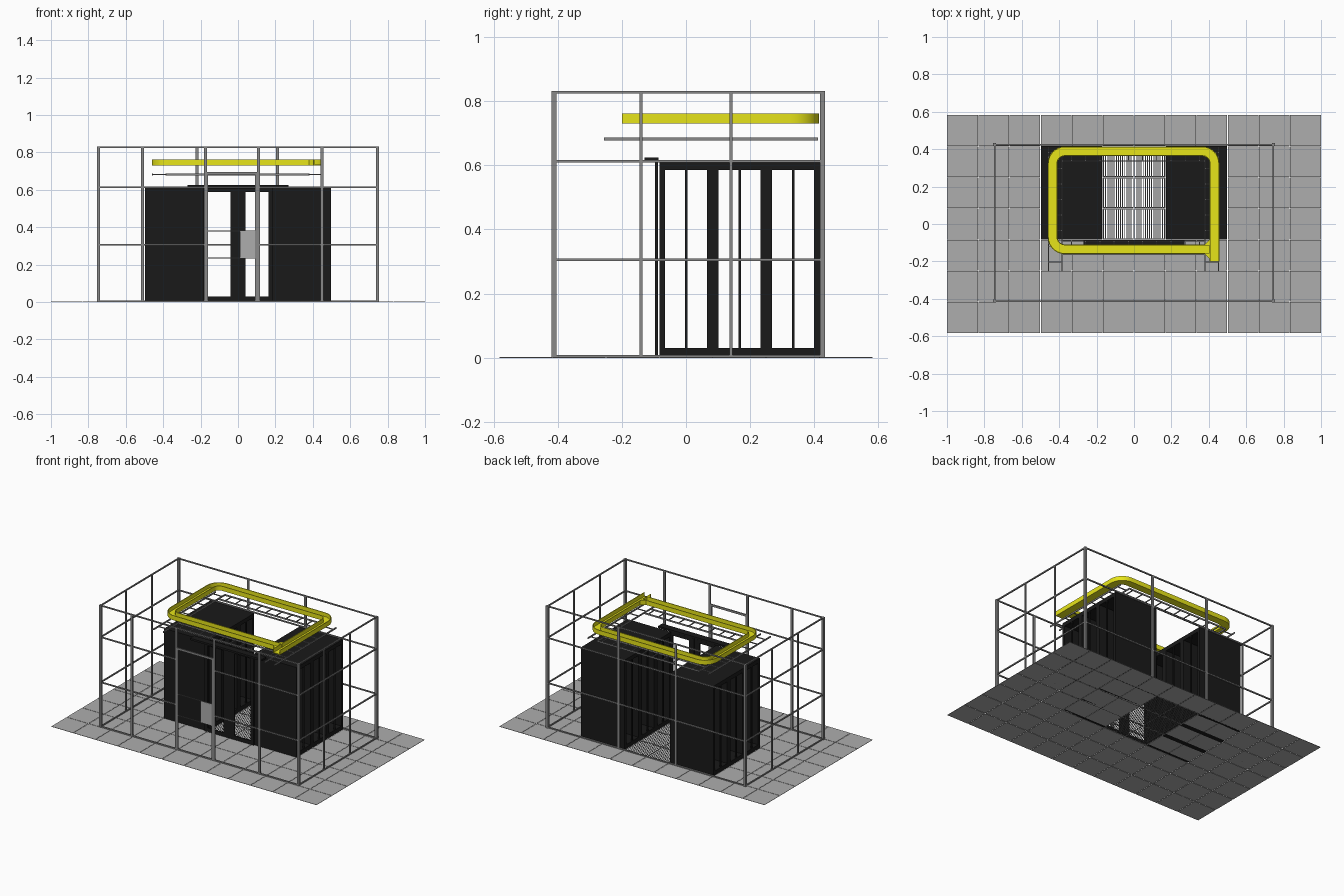
import bpy, bmesh, math
from mathutils import Vector

if "Cube" in bpy.data.objects:
    bpy.data.objects.remove(bpy.data.objects["Cube"])


def material(name, rgb):
    m = bpy.data.materials.new(name)
    m.diffuse_color = (*rgb, 1)
    m.use_nodes = True
    m.node_tree.nodes["Principled BSDF"].inputs["Base Color"].default_value = m.diffuse_color
    return m


BLACK = material("black", (0.01, 0.01, 0.01))
YELLOW = material("yellow", (0.8, 0.78, 0.01))
STEEL = material("steel", (0.25, 0.25, 0.25))
FLOOR = material("floor", (0.42, 0.42, 0.42))


def finish(name, bm, mat):
    bmesh.ops.recalc_face_normals(bm, faces=bm.faces)
    me = bpy.data.meshes.new(name)
    bm.to_mesh(me)
    bm.free()
    ob = bpy.data.objects.new(name, me)
    bpy.context.collection.objects.link(ob)
    if mat:
        me.materials.append(mat)
    return ob


def boxes(name, spans, mat=None):
    """One object from boxes given as (x0, x1, y0, y1, z0, z1)."""
    bm = bmesh.new()
    for x0, x1, y0, y1, z0, z1 in spans:
        vs = bmesh.ops.create_cube(bm, size=1)["verts"]
        for v in vs:
            v.co = Vector((x0 + (v.co.x + .5) * (x1 - x0),
                           y0 + (v.co.y + .5) * (y1 - y0),
                           z0 + (v.co.z + .5) * (z1 - z0)))
    return finish(name, bm, mat)


# floor: 12 x 7 tiles, the middle 2 x 3 between the cabinets are grilles
T, GAP, FZ = 1 / 6, 0.0015, 0.002
Y0 = -3.5 * T
tiles, grille = [], []
for i in range(12):
    for j in range(7):
        x0, x1 = -1 + i * T + GAP, -1 + (i + 1) * T - GAP
        y0, y1 = Y0 + j * T + GAP, Y0 + (j + 1) * T - GAP
        if i in (5, 6) and j in (3, 4, 5):
            n = 14
            for k in range(n + 1):
                x = x0 + (x1 - x0 - 0.005) * k / n
                grille.append((x, x + 0.005, y0, y1, 0, FZ))
            for y in (y0, y1 - 0.005):
                grille.append((x0, x1, y, y + 0.005, 0, FZ))
        else:
            tiles.append((x0, x1, y0, y1, 0, FZ))
boxes("floor_tiles", tiles, FLOOR)
boxes("floor_grilles", grille, STEEL)

# two rows of three open cabinets
for side, s in (("left", -1), ("right", 1)):
    for n in range(3):
        y0 = -0.083 + n * T
        y1 = y0 + T
        xa, xb = sorted((s * 0.17, s * 0.498))
        w = 0.0175
        parts = [(xa, xb, y0, y0 + w, 0, 0.61), (xa, xb, y1 - w, y1, 0, 0.61),
                 (xa, xb, y0, y1, 0.002, 0.03), (xa, xb, y0, y1, 0.585, 0.612)]
        ym = (y0 + y1) / 2
        for x in (xa, xb - 0.008):
            parts.append((x, x + 0.008, ym - 0.004, ym + 0.004, 0.03, 0.585))
        boxes(f"{side}_cabinet_{n + 1}", parts, BLACK)

# sliding aisle doors at the front of the cabinets
for side, s in (("left", -1), ("right", 1)):
    def span(a, b, z0, z1):
        lo, hi = sorted((s * a, s * b))
        return (lo, hi, -0.097, -0.088, z0, z1)
    boxes(f"{side}_aisle_door",
          [span(0.001, 0.04, 0.004, 0.61), span(0.162, 0.185, 0.004, 0.61),
           span(0.04, 0.162, 0.004, 0.03), span(0.04, 0.162, 0.588, 0.61)], BLACK)
boxes("aisle_door_track", [(-0.27, 0.27, -0.13, -0.085, 0.612, 0.625)], BLACK)

# cage: posts
P, R = 0.008, 0.004
XL, YF, YB, H = 0.745, -0.412, 0.425, 0.832
front_x = [-0.51, -0.175, 0.11, 0.45]


def post(x, y, hx=P, hy=R):
    return (x - hx, x + hx, y - hy, y + hy, 0, H)


boxes("cage_front_posts", [post(x, YF) for x in front_x], STEEL)
boxes("cage_back_posts", [post(x, YB) for x in (-0.22, 0.21)], STEEL)
boxes("cage_side_posts", [post(s * XL, y, R, 0.005)
                          for s in (-1, 1) for y in (-0.14, 0.14)], STEEL)
boxes("cage_corner_posts", [post(s * XL, y, P, P)
                            for s in (-1, 1) for y in (YF, YB)], STEEL)

# cage: rails, left open across the doorway at mid heights
rails = []
for z in (0.005, 0.306, 0.613, H - R):
    def bar(x0, x1, y0, y1):
        rails.append((x0 - R, x1 + R, y0 - R, y1 + R, z - R, z + R))
    bar(-XL, XL, YB, YB)
    for s in (-1, 1):
        bar(s * XL, s * XL, YF, YB)
    if 0.1 < z < 0.7:
        bar(-XL, front_x[1], YF, YF)
        bar(front_x[2], XL, YF, YF)
    else:
        bar(-XL, XL, YF, YF)
boxes("cage_rails", rails, STEEL)

# cage door with bars and lock plate
boxes("cage_door_frame",
      [(-0.17, 0.105, YF - R, YF + R, 0.682, 0.696),
       (-0.168, -0.161, YF - R, YF + R, 0.005, 0.69),
       (0.092, 0.102, YF - R, YF + R, 0.005, 0.69)]
      + [(-0.165, 0.1, YF - .002, YF + .002, z - .002, z + .002)
         for z in (0.235, 0.38)], STEEL)
boxes("cage_door_plate", [(0.01, 0.095, YF - 0.003, YF + 0.003, 0.235, 0.38)], FLOOR)


# cable ladders under the raceway
def ladder(name, x0, x1, y0, y1, along_y):
    z0, z1, w = 0.677, 0.687, 0.005
    if along_y:
        parts = [(x, x + w, y0, y1, z0, z1) for x in (x0, x1 - w)]
        a, b = y0, y1
    else:
        parts = [(x0, x1, y, y + w, z0, z1) for y in (y0, y1 - w)]
        a, b = x0, x1
    n = round((b - a) / 0.08)
    for k in range(n):
        c = a + (k + 0.6) * (b - a) / n
        rung = (x0, x1, c, c + w) if along_y else (c, c + w, y0, y1)
        parts.append((*rung, z0 + 0.002, z1 - 0.002))
    boxes(name, parts, STEEL)


ladder("left_cable_ladder", -0.46, -0.383, -0.255, 0.412, True)
ladder("right_cable_ladder", 0.378, 0.455, -0.255, 0.412, True)
ladder("front_cable_ladder", -0.383, 0.378, -0.165, -0.088, False)
ladder("back_cable_ladder", -0.383, 0.378, 0.335, 0.412, False)

# raceway: U channel swept along a loop with three rounded corners
L, Rt, F, B, rad = -0.435, 0.43, -0.135, 0.389, 0.065
path = [(Vector((Rt, -0.2)), 0.0)]          # point and angle of its outward side
for cx, cy, a0 in ((Rt - rad, B - rad, 0), (L + rad, B - rad, 90), (L + rad, F + rad, 180)):
    for k in range(9):
        a = math.radians(a0 + 90 * k / 8)
        path.append((Vector((cx + rad * math.cos(a), cy + rad * math.sin(a))), a))
path.append((Vector((Rt - 0.02, F)), math.radians(270)))
hw, t, zb, zt = 0.026, 0.005, 0.731, 0.762
profile = [(-hw, zt), (-hw, zb), (hw, zb), (hw, zt),
           (hw - t, zt), (hw - t, zb + t), (-hw + t, zb + t), (-hw + t, zt)]
bm = bmesh.new()
rings = []
for p, a in path:
    n = Vector((math.cos(a), math.sin(a)))
    rings.append([bm.verts.new((p.x + n.x * u, p.y + n.y * u, z)) for u, z in profile])
for r0, r1 in zip(rings, rings[1:]):
    for k in range(8):
        m = (k + 1) % 8
        bm.faces.new((r0[k], r0[m], r1[m], r1[k]))
bm.faces.new(rings[0])
bm.faces.new(rings[-1][::-1])
raceway = finish("cable_raceway", bm, YELLOW)
bpy.context.view_layer.objects.active = raceway
raceway.select_set(True)
bpy.ops.object.shade_smooth_by_angle(angle=math.radians(30))

# small flares where the front run joins the right run
bm = bmesh.new()
for dy in (F - hw, F + hw):
    s = -1 if dy < F else 1
    x = Rt - hw
    pts = [(x, dy), (x - 0.025, dy), (x, dy + s * 0.025)]
    face = bm.faces.new([bm.verts.new((px, py, zb)) for px, py in pts])
    ext = bmesh.ops.extrude_face_region(bm, geom=[face])["geom"]
    for v in ext:
        if isinstance(v, bmesh.types.BMVert):
            v.co.z = zt
finish("raceway_junction", bm, YELLOW)
